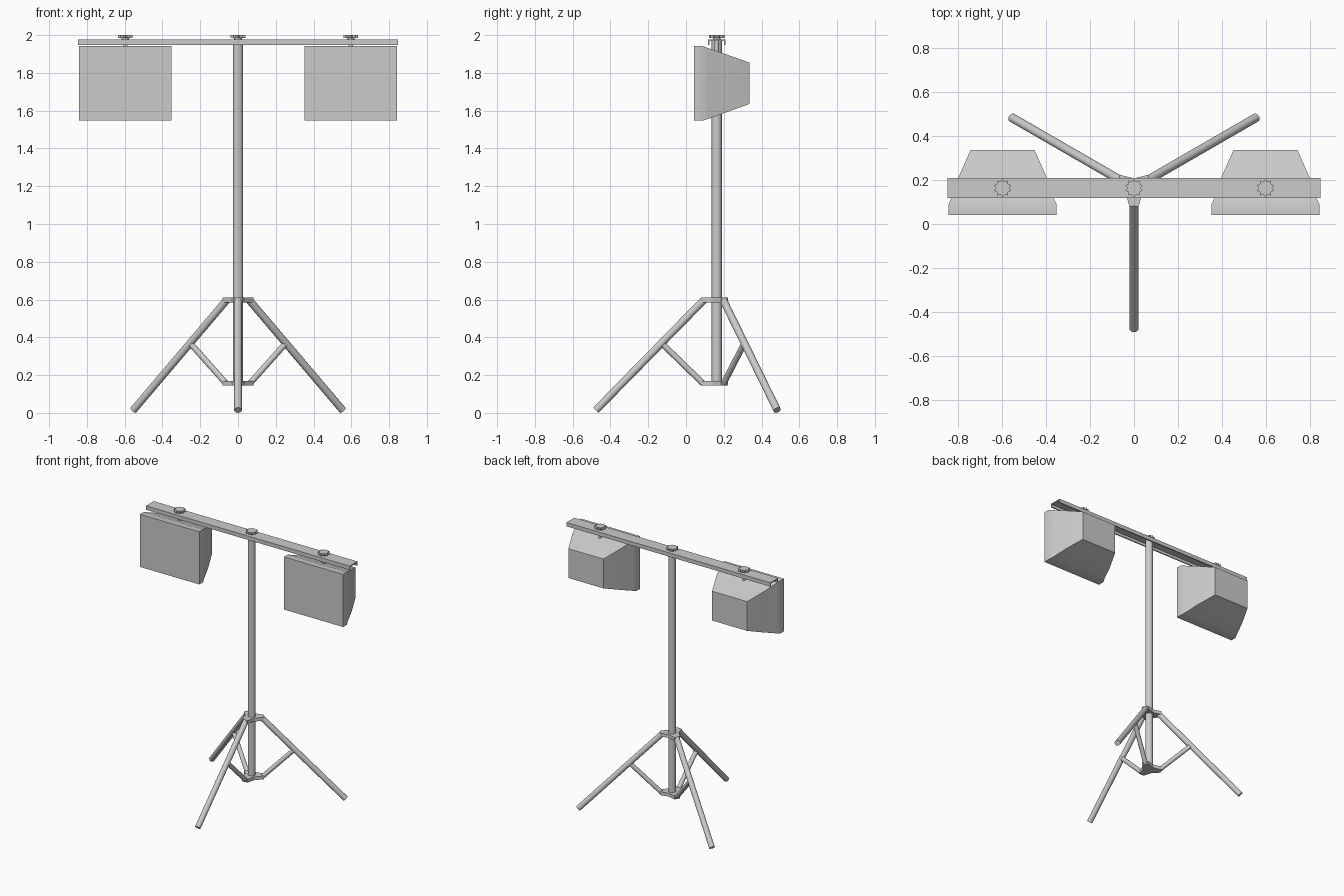
import bpy
import bmesh
from math import sin, cos, pi, radians
from mathutils import Vector

cube = bpy.data.objects.get("Cube")
if cube:
    bpy.data.objects.remove(cube, do_unlink=True)

grey = bpy.data.materials.new("light_grey")
grey.use_nodes = True
colour = (0.6, 0.6, 0.6, 1)
grey.diffuse_color = colour
grey.node_tree.nodes["Principled BSDF"].inputs["Base Color"].default_value = colour

AXIS_Y = 0.163          # depth of the pole
LAMP_X = 0.597          # lamp offset from the pole


def loft(name, rings, smooth=None):
    """Skin a list of equal-length point rings and cap both ends."""
    bm = bmesh.new()
    loops = [[bm.verts.new(p) for p in ring] for ring in rings]
    for a, b in zip(loops, loops[1:]):
        for i in range(len(a)):
            j = (i + 1) % len(a)
            bm.faces.new((a[i], a[j], b[j], b[i]))
    bm.faces.new(loops[0])
    bm.faces.new(loops[-1])
    bmesh.ops.recalc_face_normals(bm, faces=bm.faces)
    mesh = bpy.data.meshes.new(name)
    bm.to_mesh(mesh)
    bm.free()
    mesh.materials.append(grey)
    obj = bpy.data.objects.new(name, mesh)
    bpy.context.collection.objects.link(obj)
    if smooth:
        bpy.ops.object.select_all(action='DESELECT')
        obj.select_set(True)
        bpy.context.view_layer.objects.active = obj
        bpy.ops.object.shade_smooth_by_angle(angle=radians(smooth))
    return obj


def tube(name, start, end, radius, sides=24):
    start, end = Vector(start), Vector(end)
    turn = (end - start).to_track_quat('Z', 'Y')
    circle = [turn @ Vector((radius * cos(2 * pi * i / sides),
                             radius * sin(2 * pi * i / sides), 0)) for i in range(sides)]
    return loft(name, [[c + p for c in circle] for p in (start, end)], 40)


def prism(name, outline, z0, z1):
    return loft(name, [[(x, y, z) for x, y in outline] for z in (z0, z1)])


def around(angle, radius, z):
    return (radius * cos(angle), AXIS_Y + radius * sin(angle), z)


# Central pole
tube("pole", (0, AXIS_Y, 0.147), (0, AXIS_Y, 1.97), 0.027)

# Tripod: three legs with braces
arms = {"front": radians(-90), "left": radians(30), "right": radians(150)}
for side, a in arms.items():
    tube(side + "_leg", around(a, 0.068, 0.598), around(a, 0.64, 0.0145), 0.02)
    tube(side + "_brace", around(a, 0.074, 0.157), around(a, 0.29, 0.367), 0.016)

# Three-armed collars holding legs and braces
star = []
for a in arms.values():
    for radius, w in ((0.083, -0.021), (0.083, 0.021)):
        star.append((radius * cos(a) - w * sin(a), AXIS_Y + radius * sin(a) + w * cos(a)))
    star.append((0.044 * cos(a + pi / 3), AXIS_Y + 0.044 * sin(a + pi / 3)))
prism("upper_collar", star, 0.585, 0.61)
prism("lower_collar", star, 0.145, 0.17)

# Crossbar: shallow channel open underneath
w, t, low, top = 0.046, 0.008, 1.947, 1.976
channel = [(-w, low), (-w, top), (w, top), (w, low),
           (w - t, low), (w - t, top - t), (t - w, top - t), (t - w, low)]
loft("crossbar", [[(x, AXIS_Y + y, z) for y, z in channel] for x in (-0.846, 0.846)])

# Star knobs on threaded studs
for name, x, stud in (("left", LAMP_X, 1.88), ("middle", 0, 1.95), ("right", -LAMP_X, 1.88)):
    knob = []
    for i in range(20):
        r = 0.03 if i % 2 else 0.041
        knob.append((x + r * sin(pi * i / 10), AXIS_Y + r * cos(pi * i / 10)))
    prism(name + "_knob", knob, 1.984, 2.0)
    tube(name + "_knob_neck", (x, AXIS_Y, 1.974), (x, AXIS_Y, 1.986), 0.02)
    tube(name + "_stud", (x, AXIS_Y, stud), (x, AXIS_Y, 1.976), 0.013)

# Floodlight housings: depth, half width, bottom, top
sections = [(0.042, 0.246, 1.547, 1.942), (0.088, 0.246, 1.547, 1.942),
            (0.118, 0.232, 1.557, 1.931), (0.21, 0.201, 1.59, 1.899),
            (0.335, 0.146, 1.635, 1.855)]
for side, x in (("left", LAMP_X), ("right", -LAMP_X)):
    loft(side + "_floodlight", [[(x - h, y, b), (x + h, y, b), (x + h, y, t), (x - h, y, t)]
                                for y, h, b, t in sections], 30)
